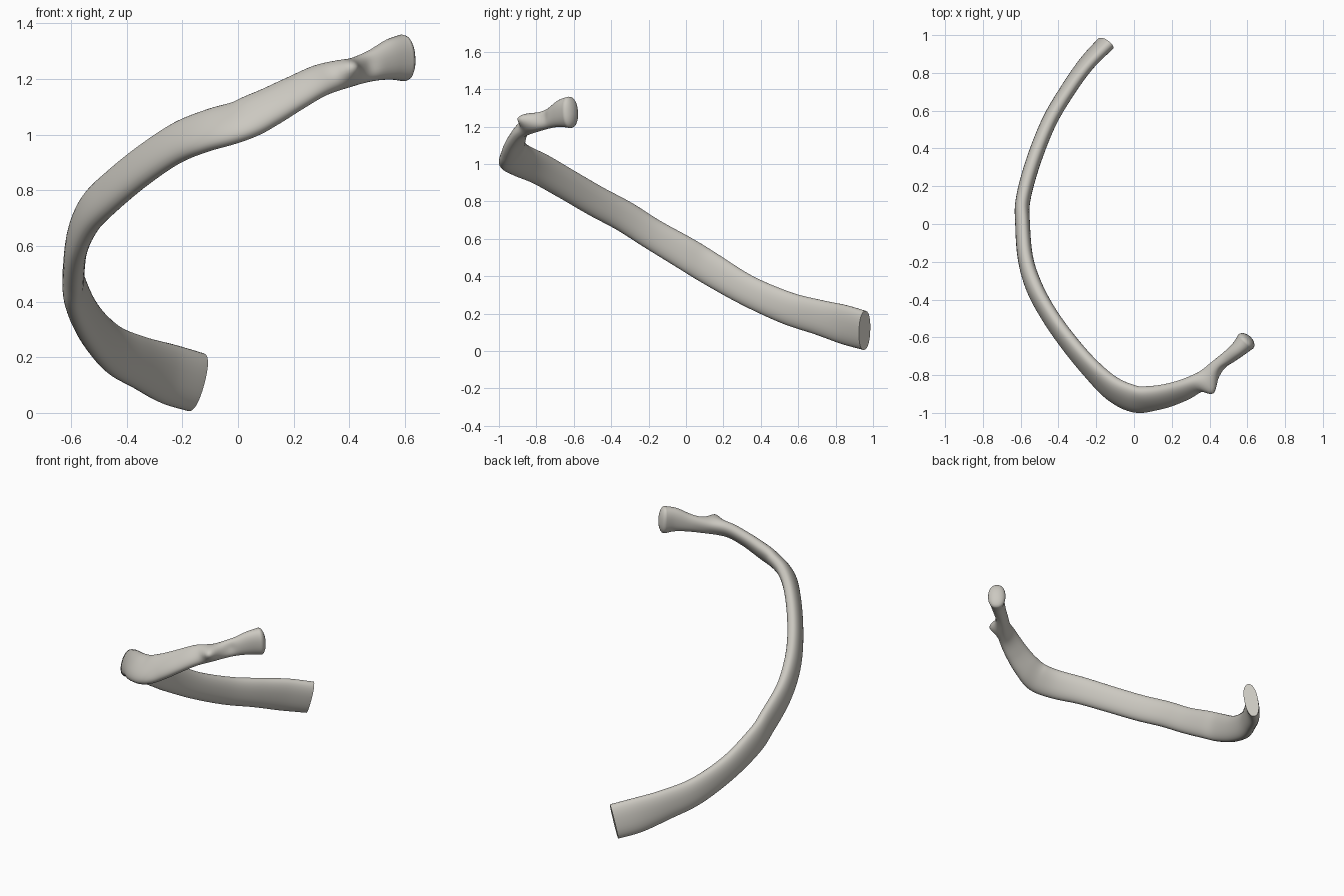
import bpy, bmesh, math
from mathutils import Vector

cube = bpy.data.objects.get("Cube")
if cube:
    bpy.data.objects.remove(cube, do_unlink=True)

bone = bpy.data.materials.new("bone ivory")
bone.use_nodes = True
colour = (0.60, 0.58, 0.53, 1)
bone.diffuse_color = colour
bone.node_tree.nodes["Principled BSDF"].inputs["Base Color"].default_value = colour

# Stations along the rib: centre x, y, z, thickness, height, inward lean in degrees
STATIONS = [
    (-.15, .955, .11, .085, .215, 10),
    (-.25, .85, .14, .08, .215, 8),
    (-.35, .71, .18, .08, .19, 5),
    (-.45, .54, .23, .08, .175, 3),
    (-.535, .325, .325, .08, .165, 0),
    (-.587, .13, .44, .078, .175, 0),
    (-.59, 0, .52, .078, .175, 2),
    (-.575, -.18, .625, .08, .165, 5),
    (-.53, -.33, .72, .085, .165, 10),
    (-.45, -.48, .80, .083, .165, 14),
    (-.34, -.635, .89, .083, .165, 18),
    (-.22, -.775, .97, .083, .17, 24),
    (-.11, -.875, 1.015, .085, .18, 34),
    (0, -.925, 1.047, .085, .185, 42),
    (.1, -.922, 1.093, .085, .165, 43),
    (.2, -.9, 1.147, .078, .145, 46),
    (.3, -.86, 1.197, .077, .125, 44),
    (.4, -.79, 1.222, .078, .1, 22),
    (.48, -.722, 1.247, .072, .11, 5),
    (.55, -.665, 1.27, .085, .148, 0),
    (.592, -.622, 1.276, .108, .168, 0),
]
STEPS, SIDES = 8, 32


def spline(i, t):
    """Catmull-Rom value of every station column between station i and i + 1."""
    last = len(STATIONS) - 1
    rows = [STATIONS[min(max(k, 0), last)] for k in range(i - 1, i + 3)]
    return [b + .5 * t * (c - a + t * (2*a - 5*b + 4*c - d + t * (3*(b - c) + d - a)))
            for a, b, c, d in zip(*rows)]


def add_ring(bm, centre, tangent, thick, height, lean):
    """One rounded, slightly squared cross-section."""
    out = tangent.cross(Vector((0, 0, 1))).normalized()
    up = out.cross(tangent)
    s, c = math.sin(math.radians(lean)), math.cos(math.radians(lean))
    side, rise = out * c + up * s, up * c - out * s
    ring = []
    for k in range(SIDES):
        a = 2 * math.pi * k / SIDES
        x, z = (math.copysign(abs(v) ** .88, v) for v in (math.cos(a), math.sin(a)))
        ring.append(bm.verts.new(centre + side * x * thick / 2 + rise * z * height / 2))
    return ring


samples = [spline(i, k / STEPS) for i in range(len(STATIONS) - 1) for k in range(STEPS)]
samples.append(list(STATIONS[-1]))
points = [Vector(s[:3]) for s in samples]

# Shaft, neck and head in one sweep
bm = bmesh.new()
rings = []
for n, s in enumerate(samples):
    tangent = (points[min(n + 1, len(points) - 1)] - points[max(n - 1, 0)]).normalized()
    rings.append(add_ring(bm, points[n], tangent, *s[3:]))

# Rounded tip of the head
for k in range(1, 6):
    a = math.radians(16 * k)
    scale = math.cos(a)
    rings.append(add_ring(bm, points[-1] + tangent * .034 * math.sin(a), tangent,
                          s[3] * scale, s[4] * scale, 0))

for r, q in zip(rings, rings[1:]):
    for k in range(SIDES):
        j = (k + 1) % SIDES
        bm.faces.new((r[k], r[j], q[j], q[k]))
bm.faces.new(rings[0])
bm.faces.new(rings[-1])

# Tubercle pulled out of the front of the neck, ending in a blunt knob
knob, pull = Vector((.39, -.838, 1.235)), Vector((.028, -.058, .012))
for v in bm.verts:
    d = (v.co - knob).length
    v.co += pull * math.exp(-(d / .047) ** 2)

# Shallow hollow on the front of the neck behind the tubercle
hollow = Vector((.47, -.76, 1.25))
for v in bm.verts:
    d = (v.co - hollow).length
    v.co += Vector((-.006, .012, 0)) * math.exp(-(d / .035) ** 2)

bmesh.ops.recalc_face_normals(bm, faces=bm.faces)
mesh = bpy.data.meshes.new("rib_bone")
bm.to_mesh(mesh)
bm.free()
mesh.materials.append(bone)
rib = bpy.data.objects.new("rib_bone", mesh)
bpy.context.collection.objects.link(rib)

bpy.context.view_layer.objects.active = rib
rib.select_set(True)
bpy.ops.object.shade_smooth_by_angle(angle=math.radians(50))
